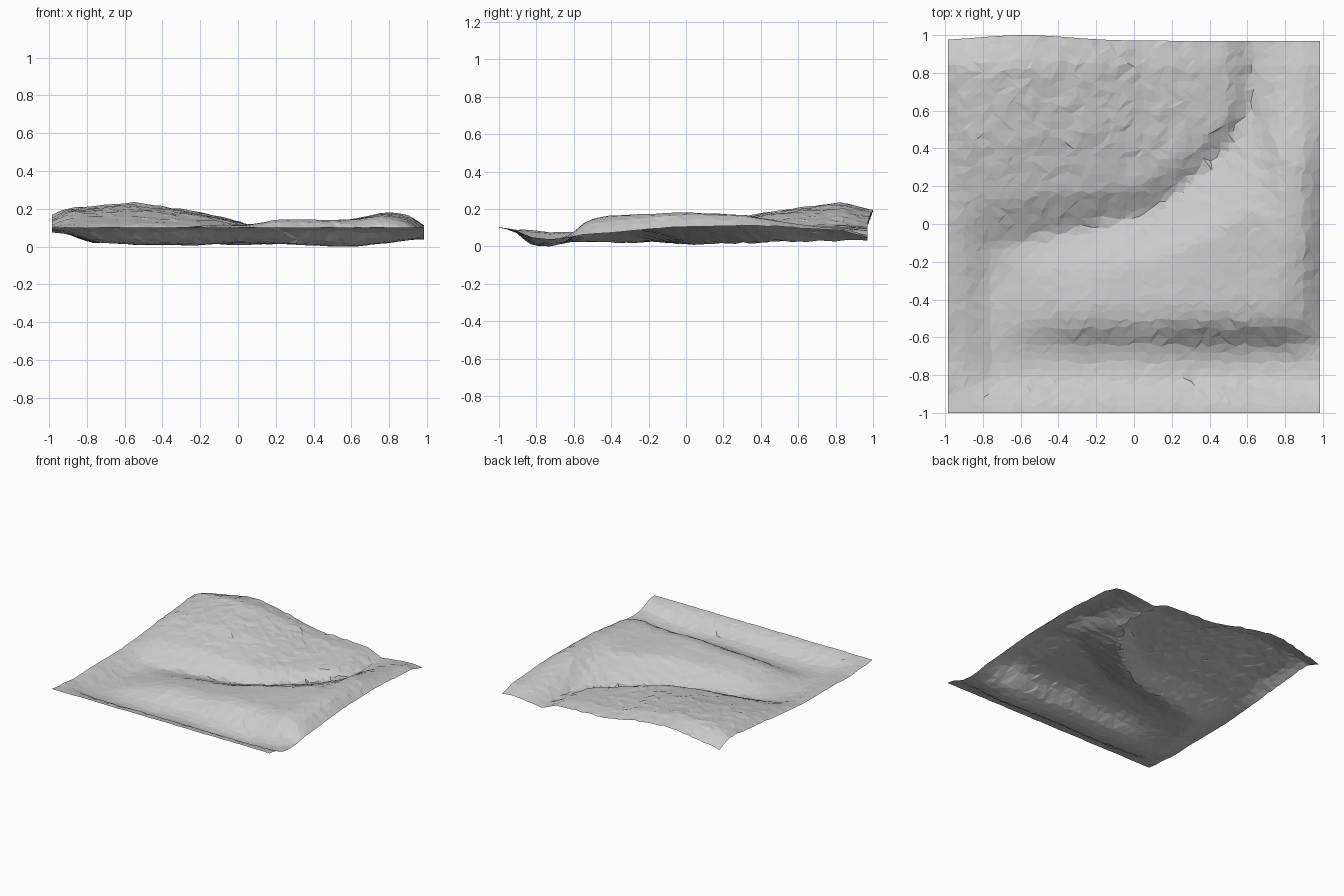
import bpy, bmesh, random, math

if "Cube" in bpy.data.objects:
    bpy.data.objects.remove(bpy.data.objects["Cube"])

random.seed(4)
N = 44  # grid cells per side

# Cross-section stations running front to back:
# x, river y, cliff-top y, then heights of:
# channel, ridge crest, ridge back, river, cliff top, plateau, peak, back edge
STATIONS = [
    (-1.00, -.10, .10, .095, .105, .105, .105, .115, .15, .185, .14),
    (-0.90, -.10, .10, .085, .085, .085, .095, .130, .20, .225, .16),
    (-0.76, -.12, .12, .042, .037, .032, .048, .140, .205, .235, .185),
    (-0.55, -.08, .15, .026, .075, .065, .032, .140, .21, .255, .215),
    (-0.25, -.02, .17, .022, .130, .105, .022, .130, .19, .215, .18),
    (0.05, .05, .20, .036, .135, .120, .022, .100, .13, .140, .12),
    (0.22, .16, .32, .028, .165, .145, .025, .090, .11, .130, .115),
    (0.50, .42, .56, .015, .160, .155, .028, .090, .10, .110, .10),
    (0.62, .60, .72, .015, .160, .165, .038, .038, .04, .045, .05),
    (0.78, .32, .50, .032, .185, .205, .190, .150, .12, .090, .07),
    (0.90, .30, .50, .048, .150, .190, .185, .155, .13, .115, .08),
    (1.00, .30, .50, .058, .080, .110, .120, .120, .11, .100, .065),
]


def lerp(a, b, t):
    return a + (b - a) * t


def back_y(x):
    return .97 + .03 * math.exp(-((x + .58) / .33) ** 2)


def profile(x):
    """Front-to-back outline of the land at x, blended between stations."""
    i = 0
    while i < len(STATIONS) - 2 and x > STATIONS[i + 1][0]:
        i += 1
    a, b = STATIONS[i], STATIONS[i + 1]
    t = min(1, max(0, (x - a[0]) / (b[0] - a[0])))
    _, yr, yc, ch, cr, mid, rv, ct, pl, pk, bk = [lerp(p, q, t) for p, q in zip(a, b)]
    return [(-1, .12), (-.92, .108), (-.84, ch + .014), (-.74, ch), (-.65, lerp(ch, cr, .15)),
            (-.53, lerp(ch, cr, .85)), (-.43, cr), (lerp(-.45, yr, .5), mid), (yr, rv),
            (yc, ct), (lerp(yc, .82, .5), pl), (.84, pk), (back_y(x), bk)]


def height(x, y):
    pts = profile(x)
    for (y0, z0), (y1, z1) in zip(pts, pts[1:]):
        if y <= y1:
            return lerp(z0, z1, max(0, (y - y0) / (y1 - y0)))
    return pts[-1][1]


# Terrain sheet: jittered grid lifted to the blended profiles
bm = bmesh.new()
rows = []
for j in range(N + 1):
    row = []
    for i in range(N + 1):
        x = lerp(-.985, .985, i / N)
        y = lerp(-1, back_y(x), j / N)
        if 0 < i < N and 0 < j < N:
            x += random.uniform(-.013, .013)
            y += random.uniform(-.013, .013)
        rough = .006 if (y > .25 and x < .35) else .002
        z = height(x, y) + random.uniform(-rough, rough)
        row.append(bm.verts.new((x, y, z)))
    rows.append(row)
for j in range(N):
    for i in range(N):
        a, b, c, d = rows[j][i], rows[j][i + 1], rows[j + 1][i + 1], rows[j + 1][i]
        tris = ((a, b, c), (a, c, d)) if random.random() < .5 else ((a, b, d), (b, c, d))
        for tri in tris:
            bm.faces.new(tri)

# Round off the creases slightly, then rest the lowest point on the ground
inner = [v for v in bm.verts if not v.is_boundary]
bmesh.ops.smooth_vert(bm, verts=inner, factor=.3, use_axis_z=True)
low = min(v.co.z for v in bm.verts)
for v in bm.verts:
    v.co.z -= low

mesh = bpy.data.meshes.new("terrain")
bm.to_mesh(mesh)
bm.free()
terrain = bpy.data.objects.new("terrain", mesh)
bpy.context.collection.objects.link(terrain)
